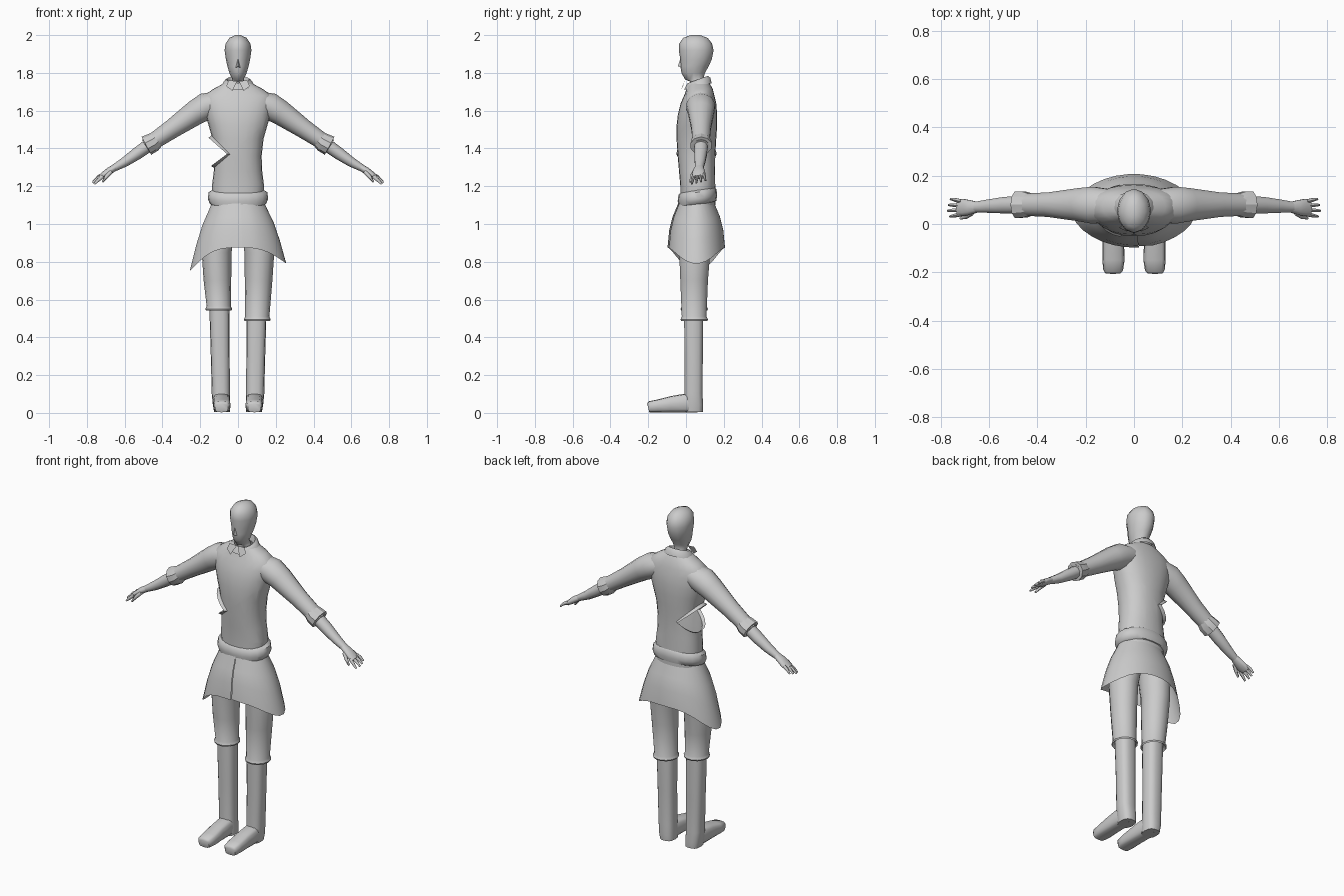
import bpy, bmesh, math
from mathutils import Vector as V

grey = bpy.data.materials.new("plain_grey")
grey.diffuse_color = (0.6, 0.6, 0.6, 1)


def finish(name, bm, angle=50):
    bmesh.ops.recalc_face_normals(bm, faces=bm.faces)
    me = bpy.data.meshes.new(name)
    bm.to_mesh(me)
    bm.free()
    me.materials.append(grey)
    ob = bpy.data.objects.new(name, me)
    bpy.context.collection.objects.link(ob)
    bpy.ops.object.select_all(action='DESELECT')
    ob.select_set(True)
    bpy.context.view_layer.objects.active = ob
    bpy.ops.object.shade_smooth_by_angle(angle=math.radians(angle))
    return ob


def spow(v, p):
    return math.copysign(abs(v) ** p, v)


def loft(rings, n=16, p=1.0, caps=(False, False)):
    """Skin a list of rings given as (centre, u axis, v axis)."""
    bm = bmesh.new()
    rows = []
    for c, u, v in rings:
        ts = [2 * math.pi * i / n for i in range(n)]
        rows.append([bm.verts.new(V(c) + V(u) * spow(math.cos(t), p) + V(v) * spow(math.sin(t), p)) for t in ts])
    for a, b in zip(rows, rows[1:]):
        for i in range(n):
            j = (i + 1) % n
            bm.faces.new((a[i], a[j], b[j], b[i]))
    if caps[0]:
        bm.faces.new(rows[0])
    if caps[1]:
        bm.faces.new(rows[-1])
    return bm


def level(z, rx, yf, yb, x=0, tilt=0):
    """Horizontal ring from half width, front y and back y."""
    return ((x, (yf + yb) / 2, z), (rx, 0, 0), (0, (yb - yf) / 2, tilt))


def limb(points, s, n=12, caps=(False, False)):
    """Tube in the arm plane: points are (x, y, z, thickness, y radius)."""
    rings = []
    for i, (x, y, z, r, ry) in enumerate(points):
        a, b = points[max(i - 1, 0)], points[min(i + 1, len(points) - 1)]
        d = V((b[0] - a[0], 0, b[2] - a[2])).normalized()
        rings.append(((s * x, y, z), (-s * d.z * r, 0, d.x * r), (0, ry, 0)))
    return loft(rings, n, 1, caps)


# Head with neck
finish("head", loft([level(*r) for r in [
    (1.70, .042, .02, .105), (1.755, .036, .02, .095), (1.765, .03, -.005, .092),
    (1.80, .046, -.024, .10), (1.835, .056, -.03, .12), (1.87, .064, -.03, .136),
    (1.92, .071, -.038, .146), (1.955, .066, -.036, .138), (1.985, .046, -.015, .115),
    (2.0, .015, .025, .075)]], 12, 1.05, (True, True)), 60)
nose = bmesh.new()
q = [nose.verts.new(c) for c in [(0, -.03, 1.875), (-.014, -.022, 1.828), (.014, -.022, 1.828), (0, -.043, 1.835)]]
for f in [(0, 1, 3), (0, 3, 2), (1, 2, 3)]:
    nose.faces.new([q[i] for i in f])
finish("nose", nose)

# Shirt body with a torn opening on one flank
bm = loft([level(*r) for r in [
    (1.10, .13, -.03, .155), (1.20, .138, -.03, .155), (1.28, .128, -.037, .154),
    (1.36, .125, -.044, .155), (1.45, .135, -.05, .16), (1.52, .155, -.05, .165),
    (1.58, .172, -.043, .165), (1.64, .185, -.028, .16), (1.68, .182, -.01, .15),
    (1.715, .13, .003, .142), (1.745, .075, .013, .125)]], 24, .88)
apex = V((-.042, 0, 1.37))
planes = [V((.10, 0, .10)), V((.085, 0, -.10))]
for nrm in planes:
    bmesh.ops.bisect_plane(bm, geom=bm.verts[:] + bm.edges[:] + bm.faces[:], plane_co=apex, plane_no=nrm)
gone = [f for f in bm.faces if all((f.calc_center_median() - apex).dot(n) < 0 for n in planes)]
bmesh.ops.delete(bm, geom=gone, context='FACES')
# Curled lip around the tear
rim = [e for e in bm.edges if e.is_boundary and all(1.15 < v.co.z < 1.7 for v in e.verts)]
lip = bmesh.ops.extrude_edge_only(bm, edges=rim)["geom"]
for v in [g for g in lip if isinstance(g, bmesh.types.BMVert)]:
    v.co += V((-.016, (v.co.y - .055) * .12, (1.375 - v.co.z) * .12))
finish("shirt", bm)

# Folded collar, low at the front
finish("collar", loft([level(1.728, .088, -.012, .138, 0, .018), level(1.755, .075, .0, .13, 0, .02),
                       level(1.765, .06, .008, .118, 0, .02), level(1.73, .05, .012, .11, 0, .015)], 14))
for s in (-1, 1):
    cb = bmesh.new()
    cb.faces.new([cb.verts.new((s * x, y, z)) for x, y, z in
                  [(.004, -.006, 1.757), (.05, -.006, 1.76), (.062, -.016, 1.73), (.03, -.03, 1.705)]])
    finish("collar_point", cb)

# Rolled shirt hem
finish("waist_roll", loft([level(*r, 0, .014) for r in [
    (1.18, .135, -.028, .153), (1.168, .155, -.04, .162), (1.135, .16, -.044, .165),
    (1.108, .15, -.038, .16), (1.10, .13, -.02, .145)]], 20, .9))

# Skirt: open seam at the front, side points hang lower
bm = bmesh.new()
N, rows = 28, []
for t, rx, ry in [(0, .13, .088), (.12, .145, .096), (.38, .185, .125), (.65, .213, .143), (1, .24, .152)]:
    row = []
    for i in range(N + 1):
        a = -math.pi / 2 + .09 + 2 * math.pi * i / N
        c = math.cos(a)
        hem = .875 - (.125 if c < 0 else .085) * abs(c) ** 3
        k = (.96 + .05 * i / N if i in (0, N) else 1) + .07 * t * abs(c) ** 6
        z = 1.14 + (hem - 1.14) * t
        row.append(bm.verts.new((rx * k * c, .055 + ry * k * math.sin(a), z)))
    rows.append(row)
for a, b in zip(rows, rows[1:]):
    for i in range(N):
        bm.faces.new((a[i], a[i + 1], b[i + 1], b[i]))
finish("skirt", bm)

for s, side, hem in ((-1, "right", .55), (1, "left", .495)):
    # Sleeve, turned cuff, forearm
    finish(side + "_sleeve", limb([(.10, .075, 1.645, .06, .07), (.17, .078, 1.622, .073, .078),
                                   (.225, .08, 1.59, .066, .07), (.35, .08, 1.503, .051, .052),
                                   (.47, .08, 1.422, .042, .046)], s, 14), 60)
    finish(side + "_cuff", limb([(.425, .08, 1.452, .042, .046), (.45, .08, 1.432, .051, .056),
                                 (.485, .08, 1.414, .054, .058), (.487, .08, 1.412, .04, .044),
                                 (.465, .08, 1.427, .034, .036)], s, 10), 30)
    finish(side + "_forearm", limb([(.43, .08, 1.448, .036, .038), (.53, .078, 1.376, .033, .036),
                                    (.60, .074, 1.328, .026, .029), (.655, .07, 1.297, .019, .023)], s, 10), 60)
    # Hand
    finish(side + "_palm", limb([(.645, .07, 1.303, .018, .022), (.68, .068, 1.282, .019, .032),
                                 (.705, .068, 1.264, .017, .037), (.73, .068, 1.248, .011, .034)],
                                s, 10, (False, True)), 60)
    for k, ln in enumerate((.036, .045, .042, .034)):
        y = .04 + .018 * k
        e = .006 * (k - 1.5)
        finish(side + "_finger", limb([(.715, y, 1.258 + e * .5, .01, .0095),
                                       (.715 + ln * .7, y + e * .6, 1.241 + e, .009, .0085),
                                       (.725 + ln, y + e, 1.221 + e, .005, .005)], s, 6, (True, True)), 60)
    finish(side + "_thumb", limb([(.67, .045, 1.28, .011, .011), (.695, .03, 1.253, .010, .010),
                                  (.718, .024, 1.222, .005, .006)], s, 6, (True, True)), 60)

    # Trouser leg with a ragged turned hem
    finish(side + "_trouser", loft([level(*r, s * x) for *r, x in [
        (1.10, .06, -.01, .13, .065), (.98, .082, -.045, .15, .098), (.85, .079, -.038, .13, .113),
        (.70, .073, -.032, .118, .109), (hem + .015, .064, -.024, .11, .102),
        (hem, .071, -.031, .118, .102), (hem - .008, .068, -.028, .114, .102),
        (hem + .01, .052, -.012, .098, .1)]], 14), 40)
    # Shin down to the heel
    finish(side + "_shin", loft([level(*r, s * x) for *r, x in [
        (.66, .05, -.01, .09, .1), (.50, .053, -.011, .092, .097), (.30, .05, -.008, .09, .094),
        (.10, .048, -.008, .088, .091), (.04, .046, -.01, .092, .087), (.004, .042, -.01, .09, .084)]],
        14, .75, (False, True)), 60)
    # Foot, lofted from heel to toe
    finish(side + "_foot", loft([((s * x, y, z / 2 + .003), (w, 0, 0), (0, sk, z / 2)) for x, y, z, w, sk in [
        (.087, .06, .10, .038, 0), (.087, -.01, .098, .046, 0), (.086, -.08, .086, .045, 0),
        (.085, -.15, .068, .046, 0), (.086, -.19, .058, .041, -.008), (.087, -.2, .046, .034, -.006)]],
        12, .6, (True, True)), 50)
